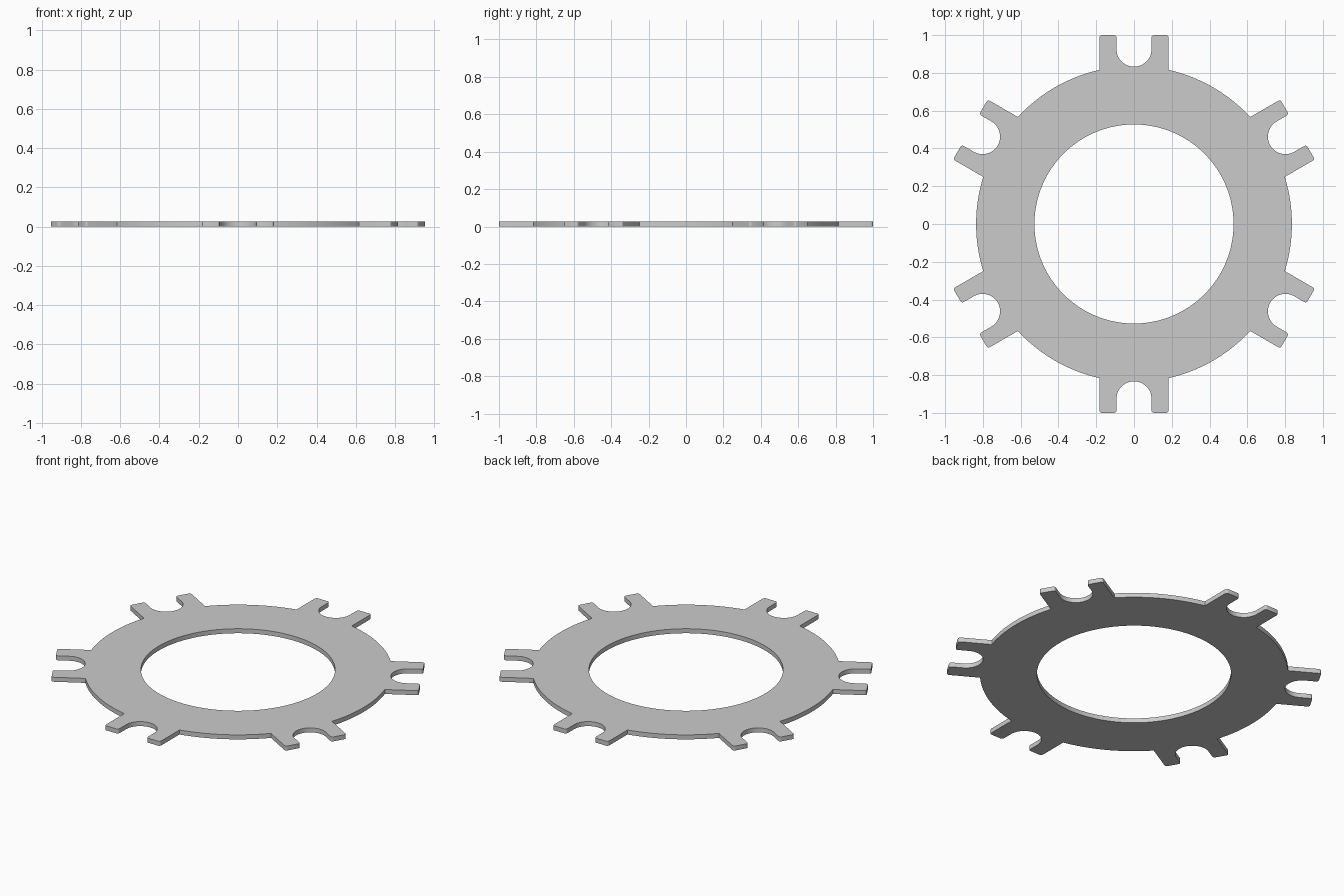
import bpy, bmesh
from math import sin, cos, pi, asin, sqrt, radians

if "Cube" in bpy.data.objects:
    bpy.data.objects.remove(bpy.data.objects["Cube"])

R_OUT, R_IN, THICK = 0.836, 0.527, 0.027
LUG_W, SLOT_R, TIP, FILLET = 0.183, 0.093, 1.0, 0.013
SLOT_Y = 0.833 + SLOT_R


def arc(cx, cy, r, a0, a1, n):
    return [(cx + r * cos(a0 + (a1 - a0) * i / n), cy + r * sin(a0 + (a1 - a0) * i / n))
            for i in range(n + 1)]


def rotate(pts, a):
    return [(x * cos(a) - y * sin(a), x * sin(a) + y * cos(a)) for x, y in pts]


# One forked lug pointing along +y, then the rim arc to the next lug
f = FILLET
half = [(LUG_W, sqrt(R_OUT ** 2 - LUG_W ** 2))]
half += arc(LUG_W - f, TIP - f, f, 0, pi / 2, 4)
half += arc(SLOT_R + f, TIP - f, f, pi / 2, pi, 4)
slot = arc(0, SLOT_Y, SLOT_R, 0, -pi, 24)
a = asin(LUG_W / R_OUT)
rim = arc(0, 0, R_OUT, pi / 2 + a, pi / 2 + radians(60) - a, 20)[1:-1]
sector = half + slot + [(-x, y) for x, y in reversed(half)] + rim

outline = [p for k in range(6) for p in rotate(sector, radians(60 * k))]
bore = arc(0, 0, R_IN, 0, 2 * pi, 128)[:-1]

# Fill the profile and extrude it to the plate thickness
bm = bmesh.new()
for loop in (outline, bore):
    vs = [bm.verts.new((x, y, 0)) for x, y in loop]
    for i, v in enumerate(vs):
        bm.edges.new((v, vs[(i + 1) % len(vs)]))
bmesh.ops.triangle_fill(bm, use_beauty=True, use_dissolve=False, edges=bm.edges[:])
ext = bmesh.ops.extrude_face_region(bm, geom=bm.faces[:], use_keep_orig=True)
bmesh.ops.translate(bm, vec=(0, 0, THICK),
                    verts=[g for g in ext["geom"] if isinstance(g, bmesh.types.BMVert)])
bmesh.ops.recalc_face_normals(bm, faces=bm.faces[:])

mesh = bpy.data.meshes.new("slotted_ring_plate")
bm.to_mesh(mesh)
bm.free()
plate = bpy.data.objects.new("slotted_ring_plate", mesh)
bpy.context.collection.objects.link(plate)
bpy.context.view_layer.objects.active = plate
plate.select_set(True)
bpy.ops.object.shade_smooth_by_angle(angle=radians(30))
